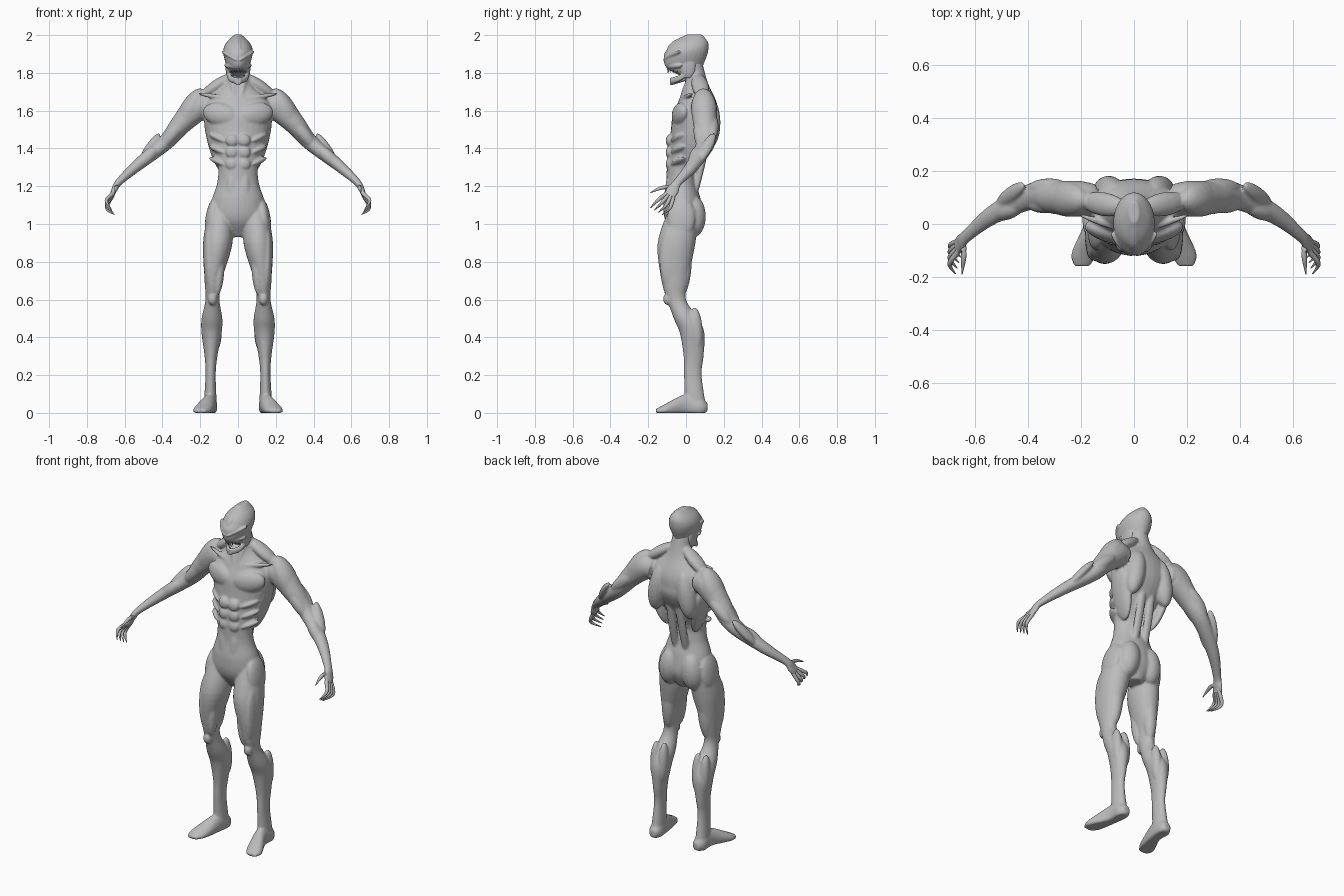
import bpy, bmesh, math
from mathutils import Vector, Matrix

if "Cube" in bpy.data.objects:
    bpy.data.objects.remove(bpy.data.objects["Cube"])

skin = bpy.data.materials.new("grey skin")
skin.use_nodes = True
skin.diffuse_color = (0.5, 0.5, 0.5, 1)
skin.node_tree.nodes["Principled BSDF"].inputs["Base Color"].default_value = skin.diffuse_color

X, Y, Z = Vector((1, 0, 0)), Vector((0, 1, 0)), Vector((0, 0, 1))


def spline(rows, steps):
    """Catmull-Rom interpolation through rows of numbers."""
    rows = [Vector(row) for row in rows]
    padded = [rows[0], *rows, rows[-1]]
    out = []
    for before, start, end, after in zip(padded, rows, rows[1:], padded[3:]):
        leave, arrive = (end - before) / 2, (after - start) / 2
        for step in range(steps):
            t = step / steps
            bend = 3 * (end - start) - 2 * leave - arrive
            twist = 2 * (start - end) + leave + arrive
            out.append(start + leave * t + bend * t**2 + twist * t**3)
    return out + [rows[-1]]


def frame(direction):
    """Two axes across a direction; the second lies near the y axis."""
    along = direction.normalized()
    depth_axis = (Y - along * along.y).normalized()
    return depth_axis.cross(along), depth_axis


def loft(bm, rows, axes=None, sides=28, steps=6, mirror=True):
    """Skin elliptical rings (x, y, z, radius, radius) along a path."""
    rows = spline(rows, steps)
    last = len(rows) - 1
    for sign in ((1, -1) if mirror else (1,)):
        rings = []
        for i, row in enumerate(rows):
            ahead, behind = rows[min(i + 1, last)], rows[max(i - 1, 0)]
            u, v = axes or frame(Vector(ahead[:3]) - Vector(behind[:3]))
            ring = []
            for k in range(sides):
                angle = math.tau * k / sides
                p = Vector(row[:3]) + u * math.cos(angle) * row[3] + v * math.sin(angle) * row[4]
                ring.append(bm.verts.new((p.x * sign, p.y, max(p.z, 0))))
            rings.append(ring)
        faces = [bm.faces.new(rings[0]), bm.faces.new(rings[-1][::-1])]
        for lower, upper in zip(rings, rings[1:]):
            for k in range(sides):
                j = (k + 1) % sides
                faces.append(bm.faces.new((lower[k], upper[k], upper[j], lower[j])))
        bmesh.ops.recalc_face_normals(bm, faces=faces)


def column(bm, rows):
    """Central upright loft from rows of height, y centre, half width, half depth."""
    loft(bm, [(0, y, z, wide, deep) for z, y, wide, deep in rows], (X, Y), mirror=False)


def muscle(bm, start, end, width, depth=None):
    """Mirrored ellipsoid stretched between two points."""
    a, b = Vector(start), Vector(end)
    u, v = frame(b - a)
    columns = Matrix((u * width, v * (depth or width), (b - a) / 2)).transposed().to_4x4()
    place = Matrix.Translation((a + b) / 2) @ columns
    for flip in (Matrix(), Matrix.Scale(-1, 4, X)):
        made = bmesh.ops.create_icosphere(bm, subdivisions=3, radius=1, matrix=flip @ place)
        faces = list({face for vert in made["verts"] for face in vert.link_faces})
        bmesh.ops.recalc_face_normals(bm, faces=faces)


def finish(name, bm, voxel=None):
    """Turn the built parts into one object, fused and softened if a voxel size is given."""
    mesh = bpy.data.meshes.new(name)
    bm.to_mesh(mesh)
    bm.free()
    mesh.materials.append(skin)
    mesh.polygons.foreach_set("use_smooth", [True] * len(mesh.polygons))
    obj = bpy.data.objects.new(name, mesh)
    bpy.context.collection.objects.link(obj)
    if voxel:
        fuse = obj.modifiers.new("fuse", "REMESH")
        fuse.mode, fuse.voxel_size, fuse.use_smooth_shade = "VOXEL", voxel, True
        soften = obj.modifiers.new("soften", "SMOOTH")
        soften.factor, soften.iterations = 0.5, 3


body = bmesh.new()

# trunk and neck
column(body, [(.93, 0, .04, .05), (1.02, -.01, .14, .1), (1.12, -.02, .14, .1), (1.22, -.025, .11, .08),
              (1.32, -.02, .11, .08), (1.5, .04, .17, .12), (1.58, .05, .18, .12), (1.65, .06, .17, .1),
              (1.75, .055, .07, .06), (1.88, .03, .05, .05)])

# legs
loft(body, [(.095, -.01, 1.08, .06, .08), (.107, -.05, .9, .078, .1), (.132, -.06, .7, .045, .07),
            (.135, -.05, .6, .037, .05), (.138, 0, .5, .055, .065), (.14, .033, .42, .053, .065),
            (.143, .04, .3, .034, .053), (.145, .036, .2, .027, .047), (.147, .05, .04, .035, .055)], (X, Y))

# feet, flattened at the sole
loft(body, [(.145, .114, .03, .02, .02), (.147, .08, .03, .037, .05), (.152, 0, .04, .037, .06),
            (.187, -.11, .015, .049, .032), (.197, -.16, .01, .028, .01)], (X, Z))

# arms from shoulder to palm
loft(body, [(.15, .09, 1.62, .06, .06), (.21, .095, 1.62, .075, .068), (.3, .1, 1.53, .056, .062),
            (.385, .105, 1.43, .042, .05), (.533, .035, 1.31, .031, .036), (.632, -.045, 1.22, .019, .024),
            (.655, -.07, 1.18, .015, .034), (.672, -.09, 1.145, .01, .03)])

# chest, collarbone, neck cord
muscle(body, (0, -.055, 1.56), (.185, -.005, 1.6), .062, .04)
muscle(body, (0, -.035, 1.655), (.21, .035, 1.69), .013)
muscle(body, (.05, .05, 1.85), (.01, -.035, 1.64), .014)
# trapezius, shoulder blade, side of the back, spine cord
muscle(body, (.03, .06, 1.79), (.2, .09, 1.67), .032, .045)
muscle(body, (.07, .12, 1.68), (.12, .125, 1.4), .055, .06)
muscle(body, (.17, .07, 1.58), (.09, .03, 1.28), .03, .07)
muscle(body, (.03, .13, 1.52), (.035, .035, 1.1), .025, .018)
# lower belly, buttock, hip
muscle(body, (.035, -.085, 1.28), (.025, -.09, 1), .035, .025)
muscle(body, (.06, .04, 1.15), (.085, .04, .93), .065)
muscle(body, (.12, -.02, 1.14), (.155, -.03, .92), .035, .075)
# stacked belly muscles and ribs
for row in range(3):
    top = 1.475 - row * .062
    muscle(body, (.032, -.085, top), (.032, -.09, top - .065), .034, .02)
    muscle(body, (.15, -.01, top), (.065, -.075, top - .04), .016, .025)
# outer thigh, inner thigh, hamstring, kneecap
muscle(body, (.155, -.08, .98), (.15, -.08, .64), .03, .06)
muscle(body, (.09, -.1, .88), (.11, -.095, .62), .028, .035)
muscle(body, (.11, 0, .94), (.13, -.02, .62), .04)
muscle(body, (.135, -.097, .635), (.135, -.095, .57), .025)
# both heads of the calf
for x in (.113, .165):
    muscle(body, (x, .045, .56), (x, .06, .33), .028, .035)
# deltoid, biceps, triceps, elbow spur, forearm
muscle(body, (.185, .09, 1.715), (.315, .1, 1.49), .058, .068)
muscle(body, (.27, .07, 1.57), (.41, .08, 1.4), .035)
muscle(body, (.25, .14, 1.58), (.4, .135, 1.44), .035)
muscle(body, (.415, .15, 1.48), (.52, .07, 1.33), .022, .03)
muscle(body, (.42, .07, 1.41), (.54, .03, 1.3), .034)
finish("body", body, .0065)

# skull
head = bmesh.new()
column(head, [(1.775, .04, .045, .045), (1.825, -.008, .056, .094), (1.89, -.003, .076, .114),
              (1.93, .012, .076, .107), (1.965, .025, .058, .09), (2.003, .045, .018, .04)])
# crest over the midline
loft(head, [(0, -.112, 1.88, .012, .01), (0, -.078, 1.95, .016, .01), (0, .03, 1.993, .018, .01),
            (0, .108, 1.95, .014, .01)], (X, Z), mirror=False)
# brow, cheek, jaw hinge
muscle(head, (.005, -.12, 1.865), (.085, -.03, 1.915), .012, .02)
muscle(head, (.015, -.1, 1.835), (.07, -.02, 1.84), .015)
muscle(head, (.055, .01, 1.89), (.05, .01, 1.77), .014, .04)
# lower jaw arch and its floor
loft(head, [(.05, .015, 1.805, .012, .02), (.04, -.04, 1.77, .011, .017), (0, -.084, 1.757, .016, .018)], (X, Z))
loft(head, [(0, 0, 1.77, .035, .012), (0, -.08, 1.745, .012, .012)], (X, Z), mirror=False)
finish("head", head, .004)

# upper teeth
teeth = bmesh.new()
for k in range(5):
    x, y = .004 + k * .009, k * k * .003 - .096
    loft(teeth, [(x, y, 1.828, .005, .005), (x, y, 1.8, .001, .001)], (X, Y), sides=8)
finish("teeth", teeth)

# clawed fingers fanned between the first and the last, then the thumb
fingers = bmesh.new()


def finger(joints):
    radii = (.011, .011, .009, .002)
    loft(fingers, [(*joint, r, r) for joint, r in zip(joints, radii)], sides=12)


palm = Vector((.65, -.065, 1.185))
first = [Vector(p) for p in ((.665, -.105, 1.16), (.697, -.15, 1.125), (.675, -.188, 1.085))]
last = [Vector(p) for p in ((.668, -.067, 1.145), (.695, -.085, 1.085), (.655, -.125, 1.05))]
for k in range(4):
    finger([palm] + [a.lerp(b, k / 3) for a, b in zip(first, last)])
finger([palm, (.643, -.1, 1.195), (.645, -.14, 1.188), (.65, -.19, 1.165)])
finish("fingers", fingers)
